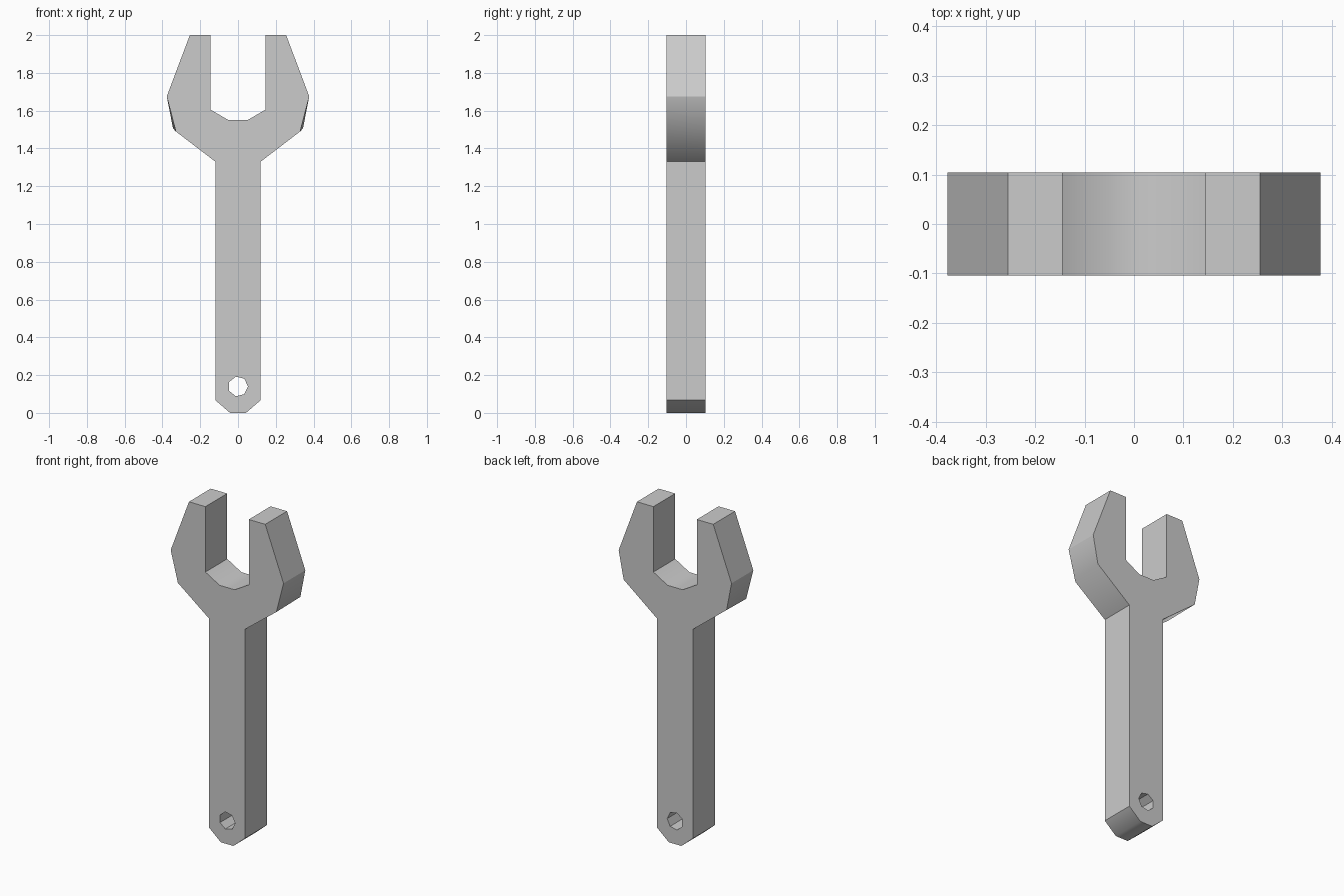
import bpy, bmesh, math

if "Cube" in bpy.data.objects:
    bpy.data.objects.remove(bpy.data.objects["Cube"])

HALF = 0.104          # half thickness
BACK_CORNER = (0.344, 1.506)   # lower jaw corner is slightly wider at the back

# right half of the wrench outline, from slot bottom round to handle end
# (x, z, smooth edge, left x override)
right = [
    (0.05, 1.55, True), (0.145, 1.605, False), (0.145, 2.0, False),
    (0.255, 2.0, False), (0.377, 1.676, False), (0.329, 1.49, True),
    (0.12, 1.33, False), (0.12, 0.067, False), (0.042, 0.0, True),
]
outline = right + [(-x, z, s) for x, z, s in reversed(right)]

# seven-sided hanging hole
hole = [(0.053 * math.cos(2 * math.pi * i / 7),
         0.14 + 0.053 * math.sin(2 * math.pi * i / 7), False) for i in range(7)]

bm = bmesh.new()
rims = {-HALF: [], HALF: []}


def back_pos(x, z):
    if abs(z - 1.49) < 1e-6:
        return math.copysign(BACK_CORNER[0], x), BACK_CORNER[1]
    return x, z


def add_wall(loop):
    """Side wall of one closed loop, with crisp rims and chosen soft corners."""
    front = [bm.verts.new((x, -HALF, z)) for x, z, s in loop]
    back = []
    for x, z, s in loop:
        bx, bz = back_pos(x, z)
        back.append(bm.verts.new((bx, HALF, bz)))
    n = len(loop)
    for i in range(n):
        j = (i + 1) % n
        f = bm.faces.new((front[i], front[j], back[j], back[i]))
        f.smooth = True
    for i in range(n):
        j = (i + 1) % n
        bm.edges.get((front[i], back[i])).smooth = loop[i][2]
        for side, ring in ((-HALF, front), (HALF, back)):
            e = bm.edges.get((ring[i], ring[j]))
            e.smooth = False
            rims[side].append(e)


add_wall(outline)
add_wall(hole)

# front and back faces, leaving the hole open
for edges in rims.values():
    bmesh.ops.triangle_fill(bm, edges=edges, use_beauty=True)
bmesh.ops.recalc_face_normals(bm, faces=bm.faces)

mesh = bpy.data.meshes.new("wrench")
bm.to_mesh(mesh)
bm.free()
wrench = bpy.data.objects.new("wrench", mesh)
bpy.context.collection.objects.link(wrench)
